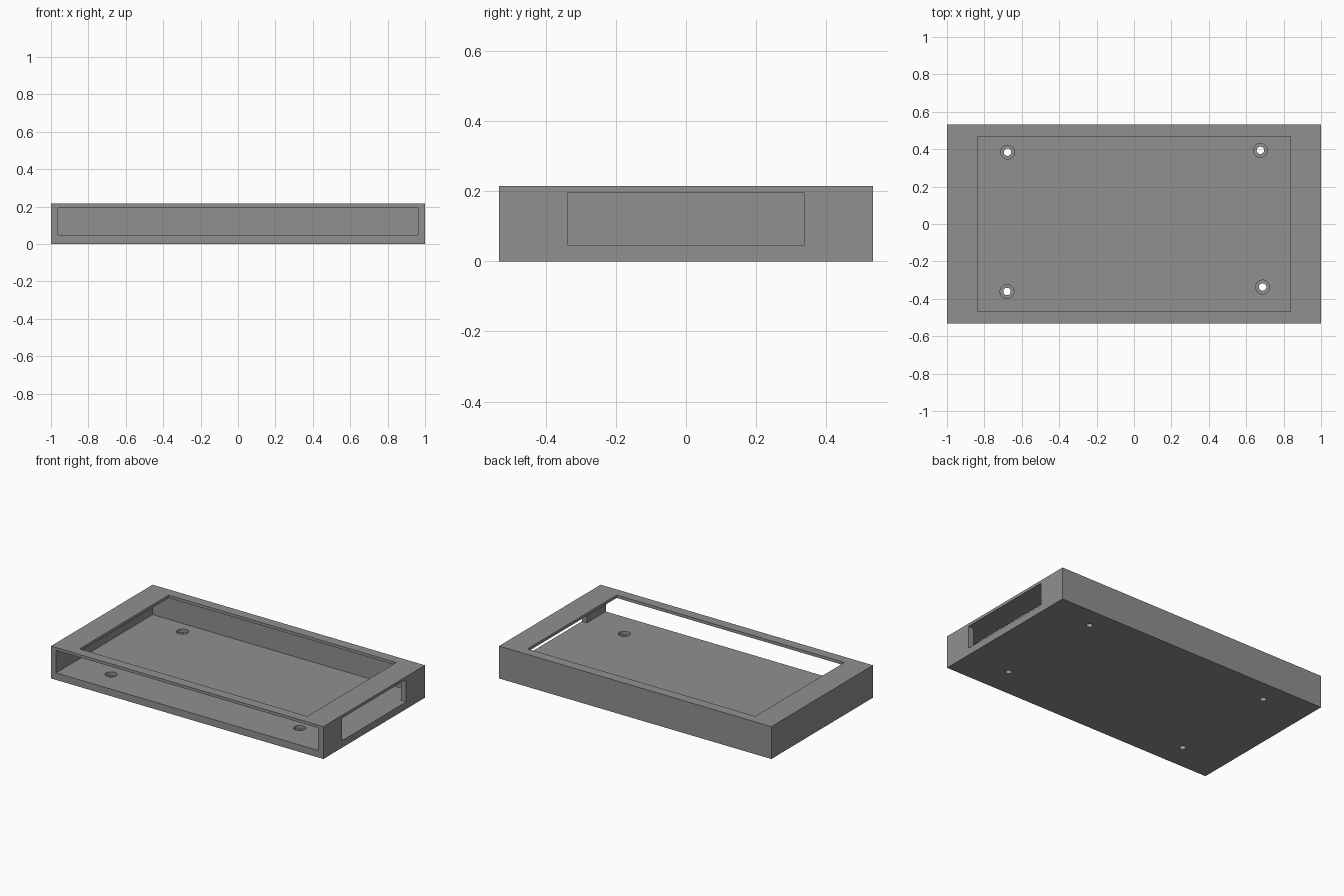
import bpy, bmesh, math

if "Cube" in bpy.data.objects:
    bpy.data.objects.remove(bpy.data.objects["Cube"])

# Main dimensions
W, D, H = 1.0, 0.533, 0.215          # half width, half depth, height
FLOOR, CEIL = 0.047, 0.196           # inner floor and lid underside
WALL_X, BACK_Y = 0.962, 0.479        # inner faces of side and back walls

grey = bpy.data.materials.new("grey plastic")
grey.diffuse_color = (0.28, 0.28, 0.28, 1)
grey.use_nodes = True
grey.node_tree.nodes["Principled BSDF"].inputs["Base Color"].default_value = grey.diffuse_color


def box(name, x, y, z):
    """Box spanning the given (min, max) ranges."""
    bm = bmesh.new()
    bmesh.ops.create_cube(bm, size=1)
    for v in bm.verts:
        v.co = [r[0] if c < 0 else r[1] for c, r in zip(v.co, (x, y, z))]
    return finish(name, bm)


def cylinder(name, x, y, radius, z0, z1):
    """Upright cylinder from z0 to z1."""
    bm = bmesh.new()
    bmesh.ops.create_cone(bm, cap_ends=True, segments=32, radius1=radius,
                          radius2=radius, depth=z1 - z0)
    bmesh.ops.translate(bm, verts=bm.verts, vec=(x, y, (z0 + z1) / 2))
    return finish(name, bm)


def finish(name, bm):
    mesh = bpy.data.meshes.new(name)
    bm.to_mesh(mesh)
    bm.free()
    mesh.materials.append(grey)
    obj = bpy.data.objects.new(name, mesh)
    bpy.context.collection.objects.link(obj)
    return obj


def cut(target, cutter):
    """Subtract the cutter, then remove it."""
    cutter.hide_render = True
    mod = target.modifiers.new("cut", 'BOOLEAN')
    mod.operation, mod.solver, mod.object = 'DIFFERENCE', 'EXACT', cutter
    bpy.context.view_layer.objects.active = target
    bpy.ops.object.modifier_apply(modifier=mod.name)
    bpy.data.objects.remove(cutter)


# Outer case block
case = box("case", (-W, W), (-D, D), (0, H))

# Cavity, open at the front
cut(case, box("cavity", (-WALL_X, WALL_X), (-D - 0.1, BACK_Y), (FLOOR, CEIL)))

# Window in the lid
cut(case, box("lid_window", (-0.836, 0.836), (-0.467, 0.467), (0.12, H + 0.1)))

# Slot in the right wall
cut(case, box("side_slot", (0.8, W + 0.1), (-0.336, 0.336), (FLOOR, CEIL)))

# Stepped screw holes through the floor
for x, y in ((-0.676, 0.384), (0.676, 0.394), (-0.679, -0.361), (0.688, -0.337)):
    cut(case, cylinder("screw_head_recess", x, y, 0.037, 0.024, 0.1))
    cut(case, cylinder("screw_hole", x, y, 0.02, -0.05, 0.1))

# Flat faces with smooth hole walls
bpy.ops.object.select_all(action='DESELECT')
case.select_set(True)
bpy.context.view_layer.objects.active = case
bpy.ops.object.shade_smooth_by_angle(angle=math.radians(30))
